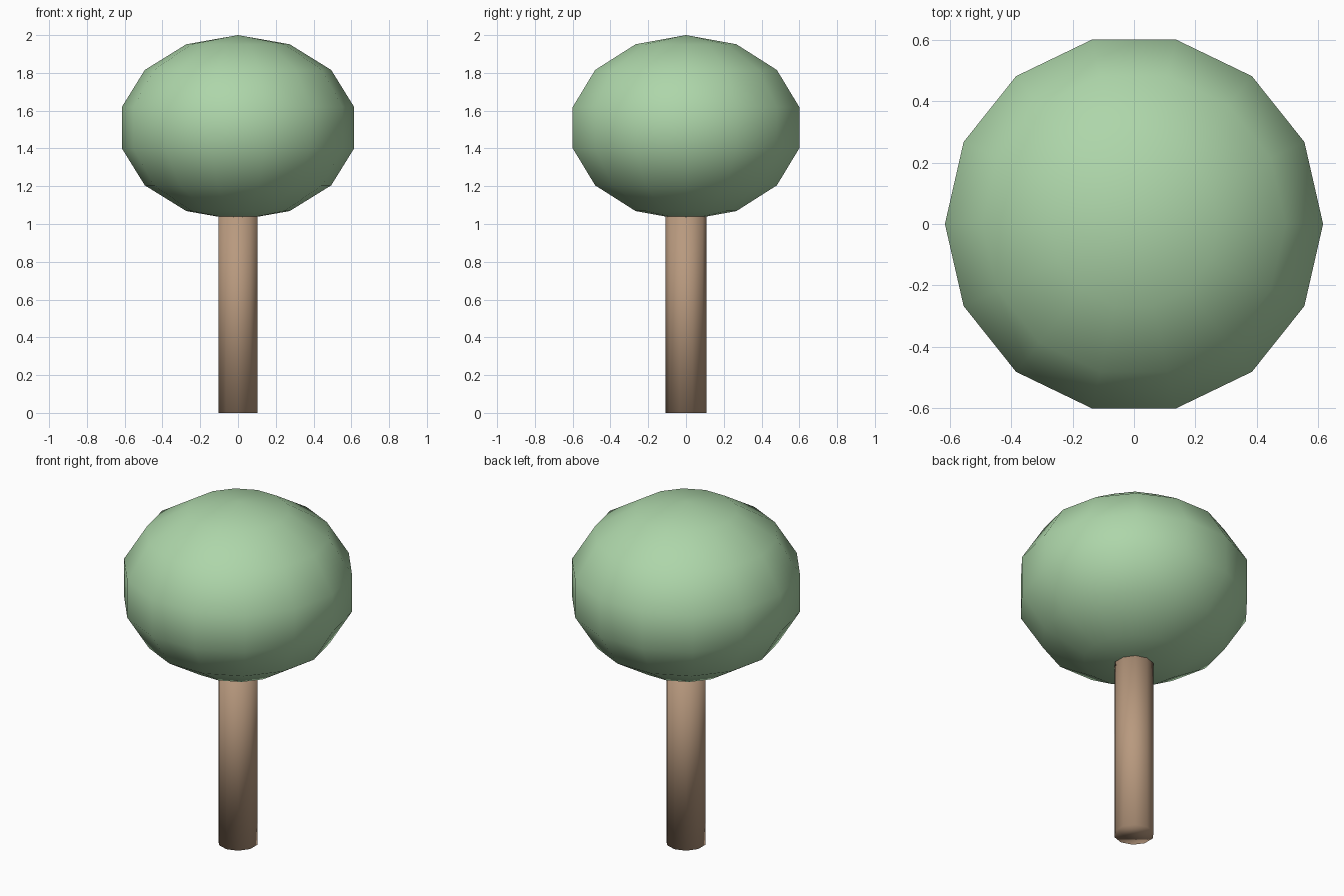
import bpy
from math import radians

if "Cube" in bpy.data.objects:
    bpy.data.objects.remove(bpy.data.objects["Cube"])


def finish(name, color):
    """Name the active part, orient a corner along y, shade smooth and colour it."""
    obj = bpy.context.object
    obj.name = name
    bpy.ops.object.transform_apply(location=False, rotation=True, scale=True)
    bpy.ops.object.shade_smooth()
    mat = bpy.data.materials.new(name + "_material")
    mat.diffuse_color = color
    mat.use_nodes = True
    mat.node_tree.nodes["Principled BSDF"].inputs["Base Color"].default_value = mat.diffuse_color
    obj.data.materials.append(mat)
    return obj


# Trunk: ten-sided post that runs up into the crown
TRUNK_TOP = 1.1
bpy.ops.mesh.primitive_cylinder_add(
    vertices=10, radius=0.108, depth=TRUNK_TOP, location=(0, 0, TRUNK_TOP / 2))
finish("trunk", (0.48, 0.32, 0.21, 1))

# Crown: low-poly sphere, slightly flattened, with a corner on the y axis
bpy.ops.mesh.primitive_uv_sphere_add(
    segments=14, ring_count=7, radius=1, location=(0, 0, 1.51),
    rotation=(0, 0, radians(90)))
bpy.context.object.scale = (0.631, 0.631, 0.49)
finish("crown", (0.42, 0.67, 0.40, 1))
